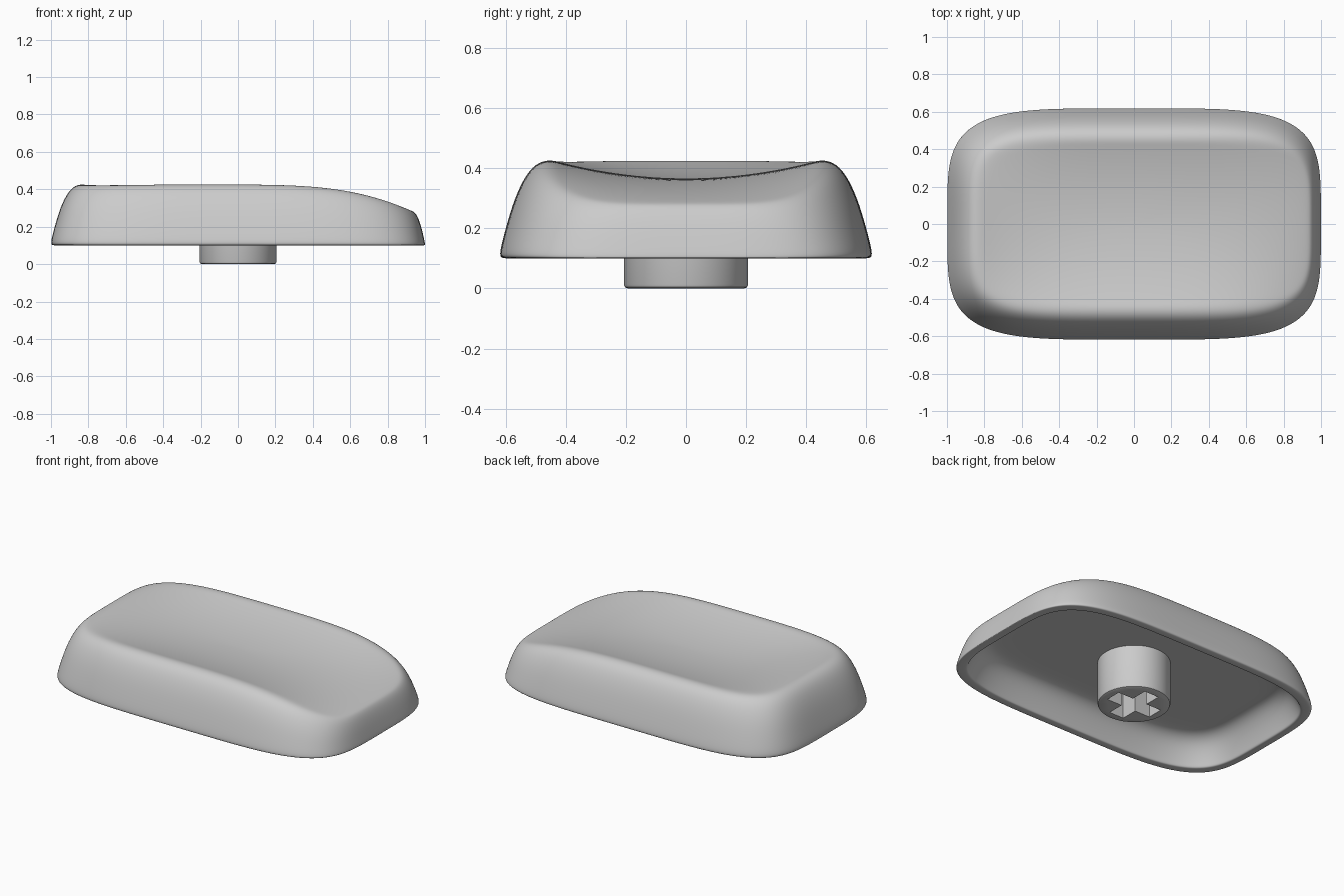
import bpy, bmesh
from math import cos, sin, pi

cube = bpy.data.objects.get("Cube")
if cube:
    bpy.data.objects.remove(cube, do_unlink=True)

HALF_X, HALF_Y, BASE = 1.0, 0.62, 0.1
SEGMENTS, POWER = 64, 4.5
CREST = 0.17          # inset of the raised edge around the dish

plastic = bpy.data.materials.new("grey_plastic")
plastic.use_nodes = True
GREY = (0.6, 0.6, 0.6, 1)
plastic.diffuse_color = GREY
plastic.node_tree.nodes["Principled BSDF"].inputs["Base Color"].default_value = GREY


def make_object(name, bm):
    bmesh.ops.recalc_face_normals(bm, faces=bm.faces)
    mesh = bpy.data.meshes.new(name)
    bm.to_mesh(mesh)
    bm.free()
    obj = bpy.data.objects.new(name, mesh)
    bpy.context.collection.objects.link(obj)
    mesh.materials.append(plastic)
    return obj


def activate(obj):
    bpy.ops.object.select_all(action='DESELECT')
    obj.select_set(True)
    bpy.context.view_layer.objects.active = obj


def outline(inset, right_factor=1.0, scale=1.0):
    """Rounded rectangle; the inset can differ on the +x end."""
    points = []
    for i in range(SEGMENTS):
        c, s = cos(2 * pi * i / SEGMENTS), sin(2 * pi * i / SEGMENTS)
        r = scale / (abs(c) ** POWER + abs(s) ** POWER) ** (1 / POWER)
        k = right_factor if c > 0 else 1.0
        points.append((r * c * (HALF_X - inset * k), r * s * (HALF_Y - inset)))
    return points


def crest_height(x):
    """Height of the top edge, falling away towards +x."""
    return 0.428 - 0.18 * (max(0, x + 0.2) / 1.2) ** 4


def dish(x, y):
    """Depth of the scooped top."""
    u = min(1, abs(x) / (HALF_X - CREST * (0.4 if x > 0 else 1)))
    v = min(1, abs(y) / (HALF_Y - CREST))
    return 0.062 * (1 - v ** 2) * (1 - u ** 3)


# Keycap shell: rings from the ceiling, down the cavity, up the wall, over the dish
rings = []
for scale in (0.3, 0.7, 1.0):
    rings.append([(x, y, 0.27) for x, y in outline(0.2, scale=scale)])
for inset, z in ((0.15, 0.26), (0.11, 0.225), (0.08, 0.17), (0.06, 0.12), (0.055, 0.103), (0.045, BASE)):
    rings.append([(x, y, z) for x, y in outline(inset)])
for inset, rise in ((0.012, 0), (0.002, 0.015), (0, 0.07), (0.02, 0.31), (0.05, 0.62),
                    (0.09, 0.87), (0.13, 0.98)):
    rings.append([(x, y, BASE + rise * (crest_height(x) - BASE))
                  for x, y in outline(inset, 0.4)])
for scale in (1, 0.93, 0.84, 0.72, 0.58, 0.42, 0.25, 0.1):
    rings.append([(x, y, crest_height(x) - dish(x, y))
                  for x, y in outline(CREST, 0.4, scale)])

bm = bmesh.new()
loops = [[bm.verts.new(p) for p in ring] for ring in rings]
for a, b in zip(loops, loops[1:]):
    for i in range(SEGMENTS):
        j = (i + 1) % SEGMENTS
        bm.faces.new((a[i], a[j], b[j], b[i]))
for loop, z in ((loops[0], 0.27), (loops[-1], crest_height(0) - dish(0, 0))):
    centre = bm.verts.new((0, 0, z))
    for i in range(SEGMENTS):
        bm.faces.new((loop[i], loop[(i + 1) % SEGMENTS], centre))
shell = make_object("keycap_shell", bm)
subsurf = shell.modifiers.new("smooth", 'SUBSURF')
subsurf.levels = subsurf.render_levels = 2
activate(shell)
bpy.ops.object.shade_smooth()


# Stem: round post with softened lower edge
bm = bmesh.new()
post = [(0.194, 0), (0.203, 0.004), (0.207, 0.014), (0.207, 0.29)]
loops = [[bm.verts.new((r * cos(2 * pi * i / SEGMENTS), r * sin(2 * pi * i / SEGMENTS), z))
          for i in range(SEGMENTS)] for r, z in post]
for a, b in zip(loops, loops[1:]):
    for i in range(SEGMENTS):
        j = (i + 1) % SEGMENTS
        bm.faces.new((a[i], a[j], b[j], b[i]))
bm.faces.new(loops[0])
bm.faces.new(loops[-1])
stem = make_object("stem", bm)

# Cross-shaped socket cut into the stem
L, W = 0.155, 0.05
corner = [(L, -W), (L, W), (W, W)]
profile = []
for _ in range(4):
    profile += corner
    corner = [(-y, x) for x, y in corner]
bm = bmesh.new()
face = bm.faces.new([bm.verts.new((x, y, -0.05)) for x, y in profile])
top = bmesh.ops.extrude_face_region(bm, geom=[face])["geom"]
bmesh.ops.translate(bm, vec=(0, 0, 0.27), verts=[v for v in top if isinstance(v, bmesh.types.BMVert)])
cutter = make_object("socket_cutter", bm)
cutter.hide_render = True
cut = stem.modifiers.new("socket", 'BOOLEAN')
cut.operation, cut.solver, cut.object = 'DIFFERENCE', 'EXACT', cutter
activate(stem)
bpy.ops.object.modifier_apply(modifier=cut.name)
bpy.data.objects.remove(cutter, do_unlink=True)
bpy.ops.object.shade_smooth_by_angle(angle=0.7)
